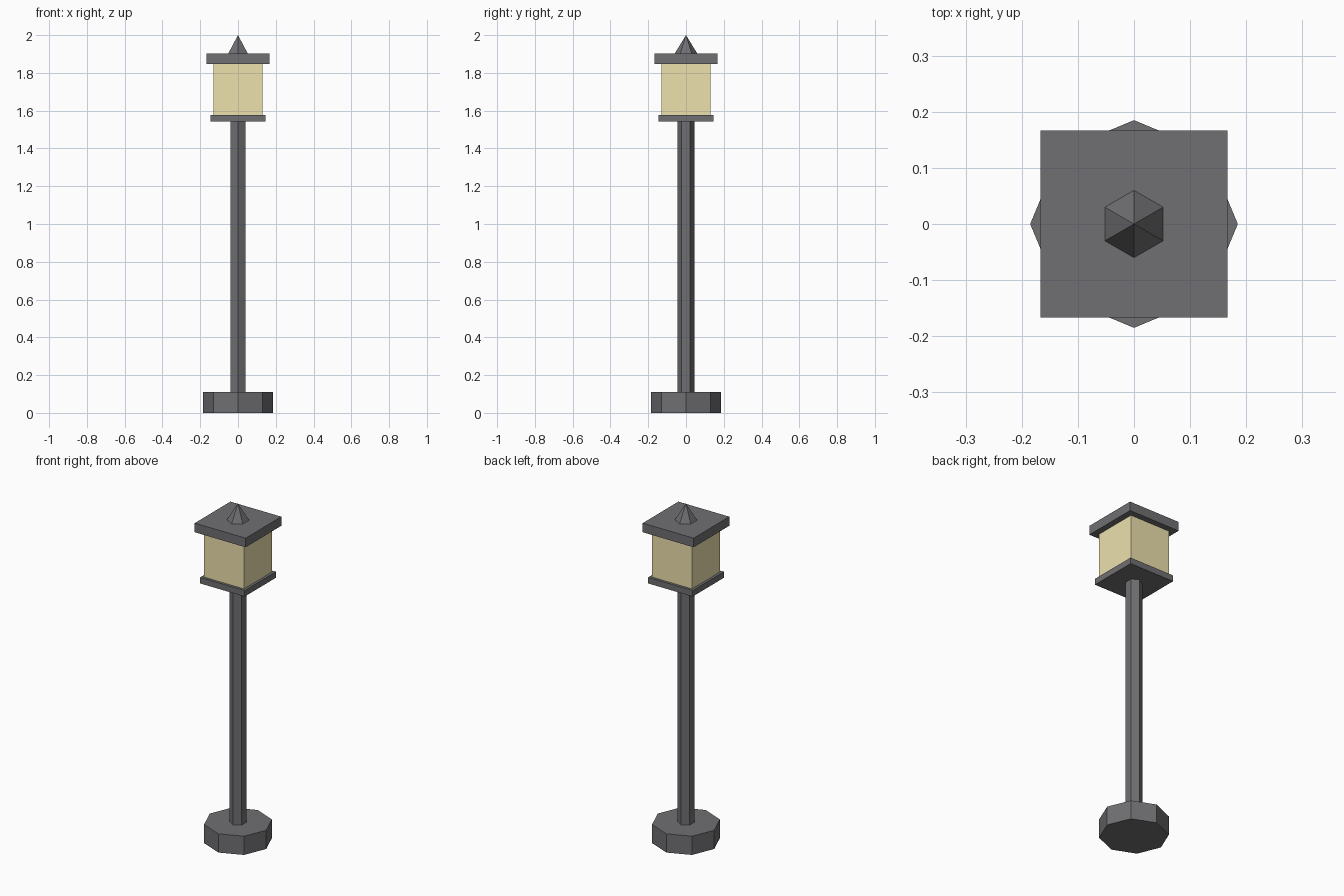
import bpy, math

if "Cube" in bpy.data.objects:
    bpy.data.objects.remove(bpy.data.objects["Cube"])


def material(name, color):
    m = bpy.data.materials.new(name)
    m.diffuse_color = color
    m.use_nodes = True
    m.node_tree.nodes["Principled BSDF"].inputs["Base Color"].default_value = m.diffuse_color
    return m


iron = material("dark_iron", (0.16, 0.16, 0.17, 1))
glow = material("warm_glass", (0.85, 0.75, 0.42, 1))


def finish(name, mat):
    ob = bpy.context.object
    ob.name = name
    ob.data.materials.append(mat)


def prism(name, sides, r1, r2, z0, z1, mat=iron):
    # polygon prism or spike with a corner on the y axis
    bpy.ops.mesh.primitive_cone_add(vertices=sides, radius1=r1, radius2=r2,
                                    depth=z1 - z0, location=(0, 0, (z0 + z1) / 2))
    finish(name, mat)


def block(name, half, z0, z1, mat=iron):
    # square block centred on the post
    bpy.ops.mesh.primitive_cube_add(size=1, location=(0, 0, (z0 + z1) / 2))
    bpy.context.object.scale = (2 * half, 2 * half, z1 - z0)
    bpy.ops.object.transform_apply(location=False, rotation=False, scale=True)
    finish(name, mat)


# Foot and post
prism("base", 8, 0.185, 0.185, 0, 0.111)
prism("post", 6, 0.045, 0.045, 0.111, 1.542)

# Lantern
block("lantern_tray", 0.146, 1.542, 1.578)
block("lantern_glass", 0.131, 1.578, 1.848, glow)
block("lantern_roof", 0.167, 1.848, 1.902)
prism("finial", 6, 0.06, 0, 1.902, 2.0)
